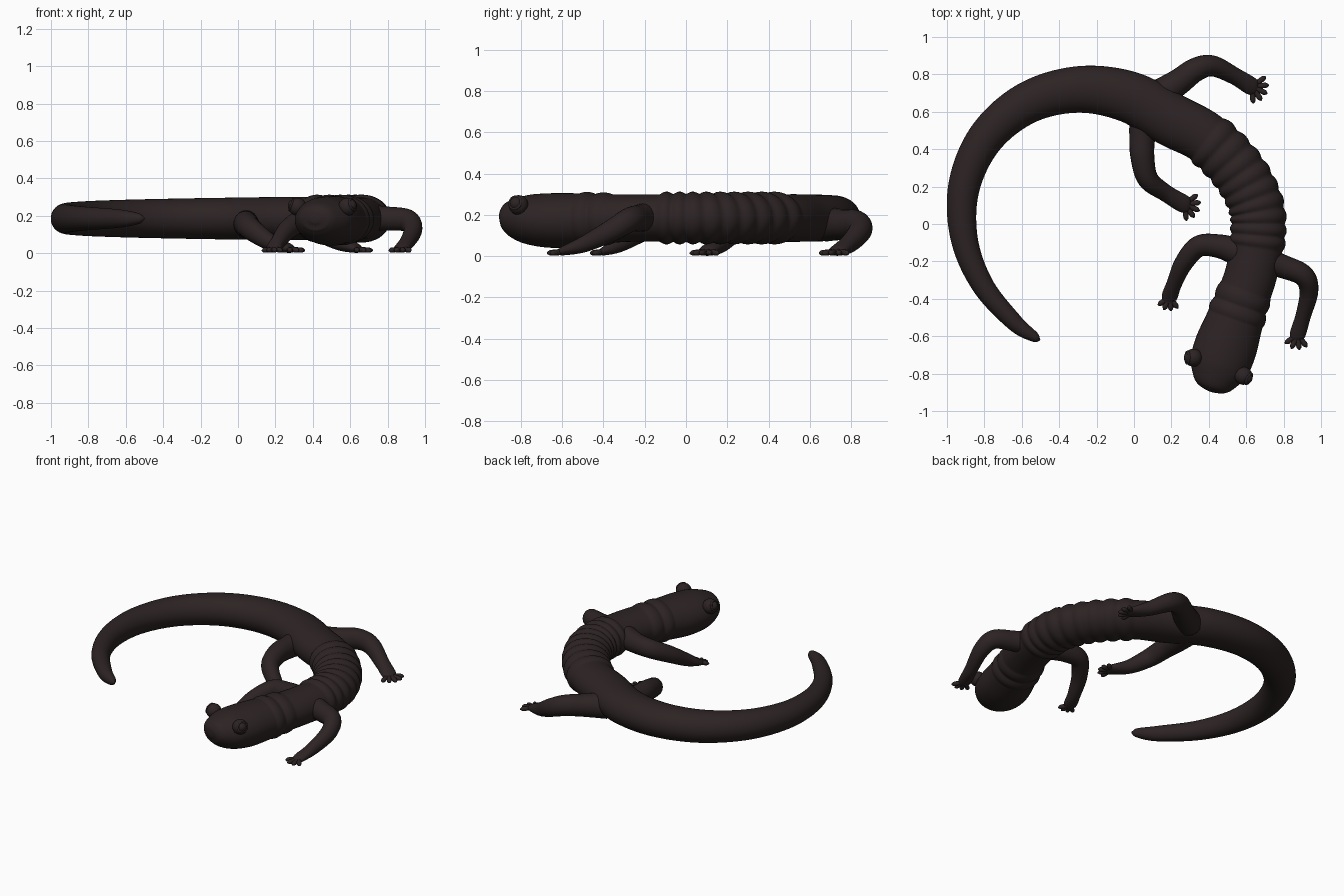
import bpy, bmesh, math
from mathutils import Vector

if "Cube" in bpy.data.objects:
    bpy.data.objects.remove(bpy.data.objects["Cube"])

skin = bpy.data.materials.new("dark brown skin")
skin.diffuse_color = (0.026, 0.017, 0.017, 1)
skin.use_nodes = True
skin.node_tree.nodes["Principled BSDF"].inputs["Base Color"].default_value = skin.diffuse_color


def spline(keys, steps):
    """Catmull-Rom samples through keys of (x, y, z, half width, half height)."""
    k = [Vector(p) for p in keys]
    k = [k[0] * 2 - k[1]] + k + [k[-1] * 2 - k[-2]]
    out = []
    for i in range(1, len(k) - 2):
        a, b, c, d = k[i - 1:i + 3]
        for s in range(steps):
            t = s / steps
            p = (b * 2 + (c - a) * t + (a * 2 - b * 5 + c * 4 - d) * t * t
                 + (b * 3 - a - c * 3 + d) * t ** 3) * 0.5
            out.append((i - 1 + t, p))
    out.append((len(keys) - 1, k[-2]))
    return out


def finish(name, bm):
    bmesh.ops.recalc_face_normals(bm, faces=bm.faces)
    for f in bm.faces:
        f.smooth = True
    me = bpy.data.meshes.new(name)
    bm.to_mesh(me)
    bm.free()
    me.materials.append(skin)
    ob = bpy.data.objects.new(name, me)
    bpy.context.collection.objects.link(ob)
    return ob


def tube(name, keys, steps=8, sides=20, swell=None):
    """Closed elliptical tube along a spline; swell(u) adds to the radius."""
    bm = bmesh.new()
    pts = spline(keys, steps)
    rings = []
    for i, (u, p) in enumerate(pts):
        a, b = pts[max(i - 1, 0)][1], pts[min(i + 1, len(pts) - 1)][1]
        t = Vector((b - a)[:3]).normalized()
        side = t.cross(Vector((0, 0, 1))).normalized()
        up = side.cross(t)
        e = swell(u) if swell else 0
        w, h = max(p[3], 0.003) + e, max(p[4], 0.003) + e
        c = Vector(p[:3])
        rings.append([bm.verts.new(c + side * w * math.cos(q) + up * h * math.sin(q))
                      for q in (2 * math.pi * j / sides for j in range(sides))])
    for r, s in zip(rings, rings[1:]):
        for j in range(sides):
            n = (j + 1) % sides
            bm.faces.new((r[j], r[n], s[n], s[j]))
    bm.faces.new(rings[0])
    bm.faces.new(rings[-1])
    return finish(name, bm)


# Tail: a nearly circular sweep that thickens from tip to hips
def tail_key(deg, taper=1.0):
    a = math.radians(deg)
    s = (244 - deg) / 190
    rad = 0.718 + 0.033 * math.cos(2 * (a - math.radians(136)))
    return (-0.2 + rad * math.cos(a), rad * math.sin(a), 0.185,
            min(0.143, 0.038 + 0.112 * s) * taper, (0.04 + 0.13 * s - 0.055 * s * s) * taper)


body = [tail_key(244, 0.15), tail_key(241, 0.7)] + [tail_key(d) for d in range(230, 53, -22)]

# Trunk: even thickness from hips to shoulders
for x, y in ((0.39, 0.455), (0.56, 0.28), (0.655, 0.09), (0.66, -0.09), (0.625, -0.27)):
    body.append((x, y, 0.185, 0.139, 0.115))

# Neck and head: along a straight slanted axis, given by distance, height and half sizes
for d, z, w, h in ((0, 0.18, 0.142, 0.12), (0.13, 0.175, 0.155, 0.13), (0.257, 0.173, 0.167, 0.132),
                   (0.368, 0.178, 0.158, 0.12), (0.45, 0.183, 0.118, 0.092),
                   (0.49, 0.182, 0.08, 0.062), (0.507, 0.18, 0.025, 0.02)):
    body.append((0.575 - 0.33 * d, -0.415 - 0.944 * d, z, w, h))


def folds(u):
    if 11 <= u <= 14.2:          # rib folds on the flank
        return 0.013 * abs(math.sin((u - 11) / 3.2 * 9 * math.pi))
    if 15.55 <= u <= 16.75:      # collar folds on the neck
        return 0.010 * abs(math.sin((u - 15.55) / 1.2 * 2 * math.pi))
    return 0


tube("body", body, steps=20, sides=40, swell=folds)

# Legs share one profile: height, half width and half height from hip to palm
profile = [(0.19, 0.075, 0.075), (0.185, 0.063, 0.065), (0.175, 0.057, 0.06),
           (0.125, 0.05, 0.053), (0.06, 0.041, 0.04), (0.027, 0.042, 0.023)]
# Each leg: plan path, toe direction, toe count, toe reach
legs = {
    "front_left": ([(0.56, -0.15), (0.45, -0.118), (0.345, -0.12), (0.265, -0.21),
                    (0.215, -0.32), (0.19, -0.39)], -99, 4, 0.06),
    "front_right": ([(0.66, -0.18), (0.79, -0.225), (0.905, -0.275), (0.935, -0.36),
                     (0.905, -0.49), (0.875, -0.59)], -99, 4, 0.068),
    "hind_left": ([(0.06, 0.61), (0.045, 0.48), (0.045, 0.36), (0.075, 0.24),
                   (0.17, 0.165), (0.27, 0.105)], -23, 5, 0.072),
    "hind_right": ([(0.12, 0.68), (0.24, 0.76), (0.33, 0.825), (0.42, 0.845),
                    (0.54, 0.79), (0.63, 0.735)], -25, 5, 0.075),
}
for name, (path, aim, count, reach) in legs.items():
    grow, top = (1.12, 0.155) if "hind" in name else (1, 0.2)
    keys = [(x, y, min(z, top), w * grow, h * grow) for (x, y), (z, w, h) in zip(path, profile)]
    px, py = path[-1]
    a = math.radians(aim)
    keys.append((px + 0.035 * math.cos(a), py + 0.035 * math.sin(a), 0.018, 0.023, 0.012))
    tube(name + "_leg", keys)
    # Toes: short fingers fanned out from the palm
    for n in range(count):
        t = a + math.radians(30) * (n - (count - 1) / 2)
        toe = [(px + math.cos(t) * d, py + math.sin(t) * d, z, r, r) for d, z, r in (
            (0.01, 0.022, 0.016), (reach * 0.6, 0.019, 0.014),
            (reach, 0.016, 0.014), (reach + 0.016, 0.014, 0.004))]
        tube(f"{name}_toe_{n + 1}", toe, steps=5, sides=10)


# Eyes: round ball set in a raised eyelid on each side of the head
def ball(name, centre, radius):
    bm = bmesh.new()
    bmesh.ops.create_uvsphere(bm, u_segments=24, v_segments=14, radius=radius)
    finish(name, bm).location = centre


for side, eye, out in (("left", (0.318, -0.715, 0.248), (-0.94, 0.0, 0.33)),
                       ("right", (0.585, -0.812, 0.248), (0.82, -0.46, 0.33))):
    d = Vector(out).normalized()
    c = Vector(eye)
    ball(side + "_eye_socket", c, 0.048)
    ball(side + "_eye", c + d * 0.022, 0.031)
    bpy.ops.mesh.primitive_torus_add(location=c + d * 0.034, major_radius=0.031, minor_radius=0.007,
                                     major_segments=24, minor_segments=8,
                                     rotation=d.to_track_quat('Z', 'Y').to_euler())
    lid = bpy.context.object
    lid.name = side + "_eyelid"
    lid.data.materials.append(skin)
    bpy.ops.object.shade_smooth()
